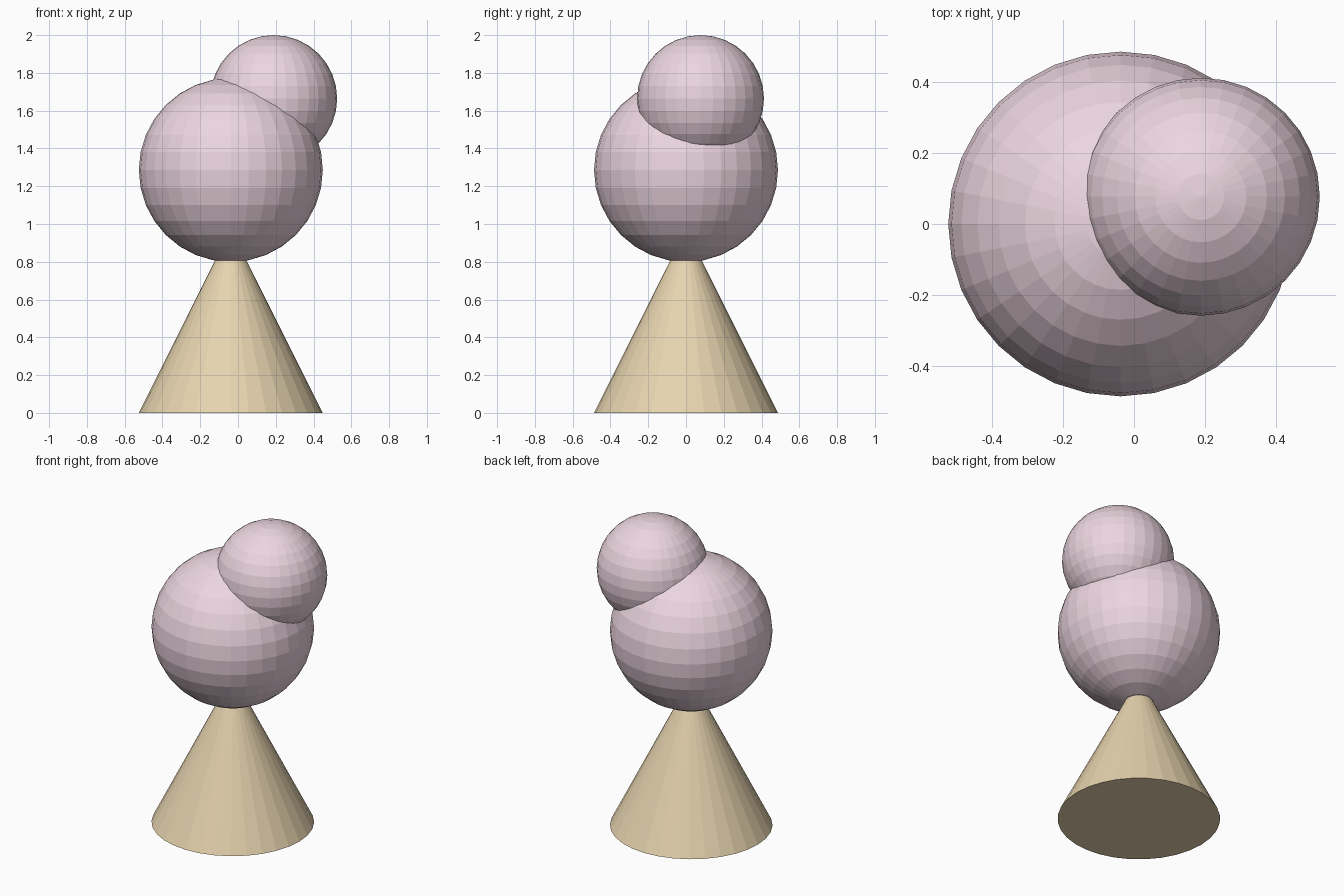
import bpy

if "Cube" in bpy.data.objects:
    bpy.data.objects.remove(bpy.data.objects["Cube"])

SIDES = 32
R = 0.487      # shared radius of cone and large scoop
CX = -0.038    # shared axis of cone and large scoop


def material(name, color):
    mat = bpy.data.materials.new(name)
    mat.diffuse_color = color
    mat.use_nodes = True
    mat.node_tree.nodes["Principled BSDF"].inputs["Base Color"].default_value = mat.diffuse_color
    return mat


def finish(name, mat):
    obj = bpy.context.object
    obj.name = name
    obj.data.materials.append(mat)


def ball(name, radius, location, mat):
    bpy.ops.mesh.primitive_uv_sphere_add(
        segments=SIDES, ring_count=16, radius=radius, location=location)
    finish(name, mat)


tan = material("tan", (0.80, 0.66, 0.43, 1))
pink = material("pink", (0.84, 0.67, 0.74, 1))

# Cone standing on its base, tip hidden inside the large ball
bpy.ops.mesh.primitive_cone_add(
    vertices=SIDES, radius1=R, radius2=0, depth=2 * R, location=(CX, 0, R))
finish("cone_base", tan)

# Large ball over the tip, small ball leaning off to the back right
ball("large_ball", R, (CX, 0, 1.286), pink)
ball("small_ball", 0.336, (0.189, 0.077, 1.664), pink)
